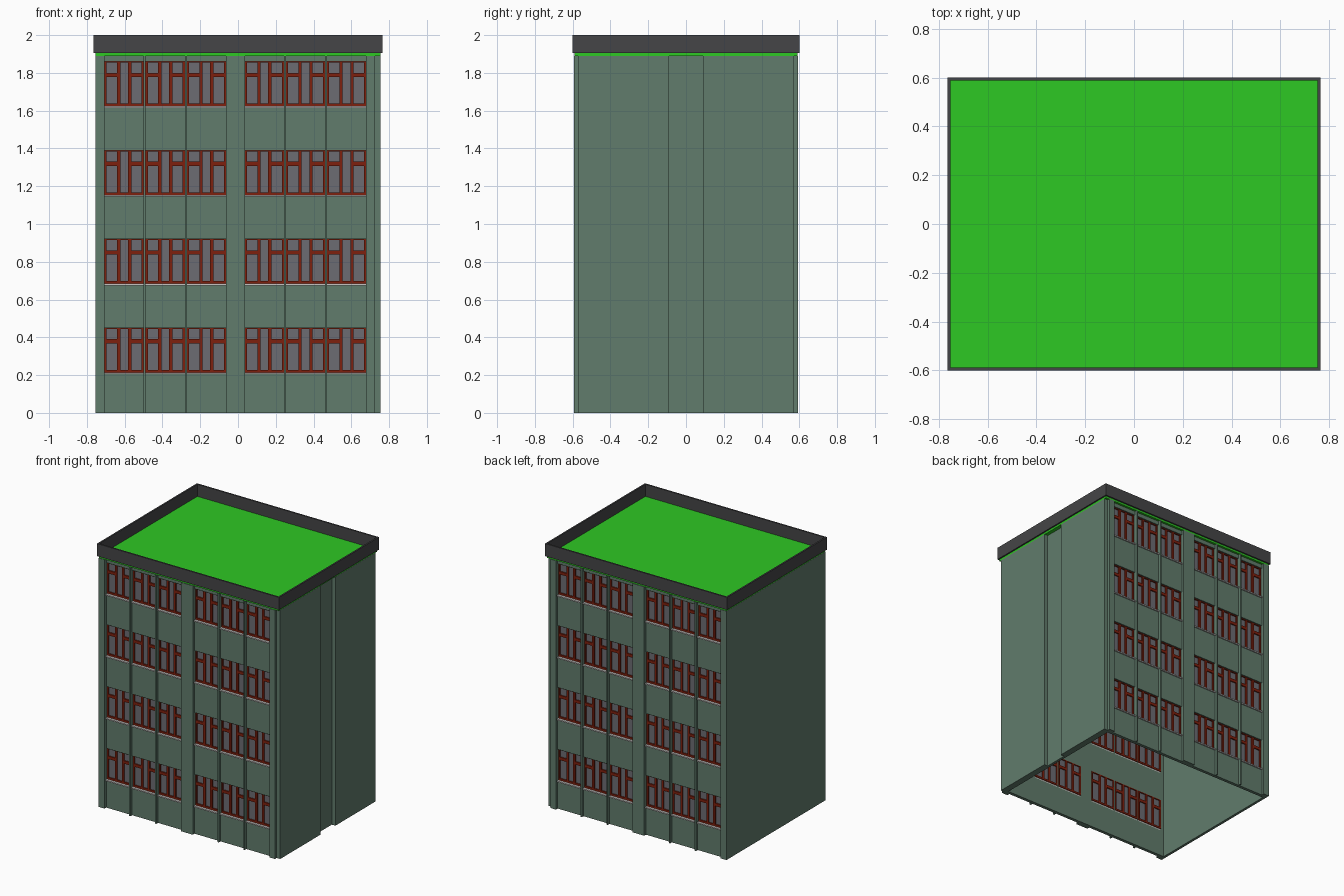
import bpy, bmesh
from mathutils import Matrix, Vector

old = bpy.data.objects.get("Cube")
if old:
    bpy.data.objects.remove(old, do_unlink=True)


def material(name, r, g, b):
    m = bpy.data.materials.new(name)
    m.use_nodes = True
    m.diffuse_color = (r, g, b, 1)
    m.node_tree.nodes["Principled BSDF"].inputs["Base Color"].default_value = (r, g, b, 1)
    return m


WALL = material("sage green wall", 0.12, 0.20, 0.15)
ROOF = material("bright green roof", 0.027, 0.58, 0.017)
TRIM = material("charcoal parapet", 0.06, 0.06, 0.063)
FRAME = material("rust red frame", 0.21, 0.014, 0.004)
GLASS = material("grey glass", 0.15, 0.15, 0.17)
SILL = material("pale sill", 0.58, 0.56, 0.55)


def boxes(name, mat, spans):
    """One object from boxes given as (x0, x1, y0, y1, z0, z1)."""
    bm = bmesh.new()
    for x0, x1, y0, y1, z0, z1 in spans:
        centre = Vector((x0 + x1, y0 + y1, z0 + z1)) / 2
        size = Matrix.Diagonal((abs(x1 - x0), abs(y1 - y0), z1 - z0, 1))
        bmesh.ops.create_cube(bm, size=1, matrix=Matrix.Translation(centre) @ size)
    mesh = bpy.data.meshes.new(name)
    bm.to_mesh(mesh)
    bm.free()
    mesh.materials.append(mat)
    ob = bpy.data.objects.new(name, mesh)
    bpy.context.collection.objects.link(ob)
    return ob


TOP = 1.89             # top of the walls
LEFT, RIGHT = -0.755, 0.725
PIER, FACE, INNER = 0.593, 0.572, 0.548   # depths of the facade layers
W, GAP = 0.207, 0.0105                    # window width and fin width
starts = [g + i * (W + GAP) for g in (-0.706, 0.036) for i in range(3)]
rows = [0.205 + 0.47 * i for i in range(4)]
H = 0.245              # window height with sill

for side, s in (("front", -1), ("back", 1)):
    # Full-height piers at the ends, in the centre and between windows
    edges = [LEFT] + [v for x in starts for v in (x, x + W)] + [RIGHT]
    boxes(side + "_piers", WALL,
          [(a, b, s * PIER, s * INNER, 0, TOP) for a, b in zip(edges[::2], edges[1::2])])

    # Wall bands below, between and above the windows
    levels = [0] + [v for z in rows for v in (z, z + H)] + [TOP]
    boxes(side + "_wall_bands", WALL,
          [(x, x + W, s * FACE, s * INNER, a, b)
           for x in starts for a, b in zip(levels[::2], levels[1::2])])

    sills, glass, frames = [], [], []
    for x in starts:
        for z in rows:
            z0, z1 = z + 0.009, z + H
            sills.append((x, x + W, s * 0.582, s * INNER, z, z0))
            glass.append((x, x + W, s * 0.554, s * 0.55, z0, z1))

            def bar(a, b, low, high):
                frames.append((x + a, x + b, s * 0.563, s * 0.542, low, high))

            # Outer frame, two mullions, and transoms in the side bays
            bar(0, 0.011, z0, z1)
            bar(W - 0.011, W, z0, z1)
            bar(0, W, z0, z0 + 0.014)
            bar(0, W, z1 - 0.006, z1)
            bar(0.066, 0.083, z0, z1)
            bar(W - 0.083, W - 0.066, z0, z1)
            bar(0, 0.07, z1 - 0.082, z1 - 0.06)
            bar(W - 0.07, W, z1 - 0.082, z1 - 0.06)
    boxes(side + "_sills", SILL, sills)
    boxes(side + "_glass", GLASS, glass)
    boxes(side + "_window_frames", FRAME, frames)

# End walls; one has two raised slabs leaving a shallow central channel
boxes("plain_end_wall", WALL, [(LEFT, LEFT + 0.02, -0.593, 0.593, 0, TOP)])
boxes("channel_end_wall", WALL, [(RIGHT - 0.02, RIGHT, -0.57, 0.57, 0, TOP)])
boxes("end_wall_slabs", WALL,
      [(RIGHT, 0.755, s * 0.09, s * 0.572, 0, TOP) for s in (-1, 1)])

# Roof slab with a thin parapet around it
boxes("roof_slab", ROOF, [(-0.754, 0.754, -0.589, 0.589, TOP, 1.908)])
T = 0.012
boxes("parapet", TRIM,
      [(-0.765, 0.765, s * 0.6, s * (0.6 - T), 1.905, 2) for s in (-1, 1)]
      + [(s * 0.765, s * (0.765 - T), -0.6 + T, 0.6 - T, 1.905, 2) for s in (-1, 1)])
